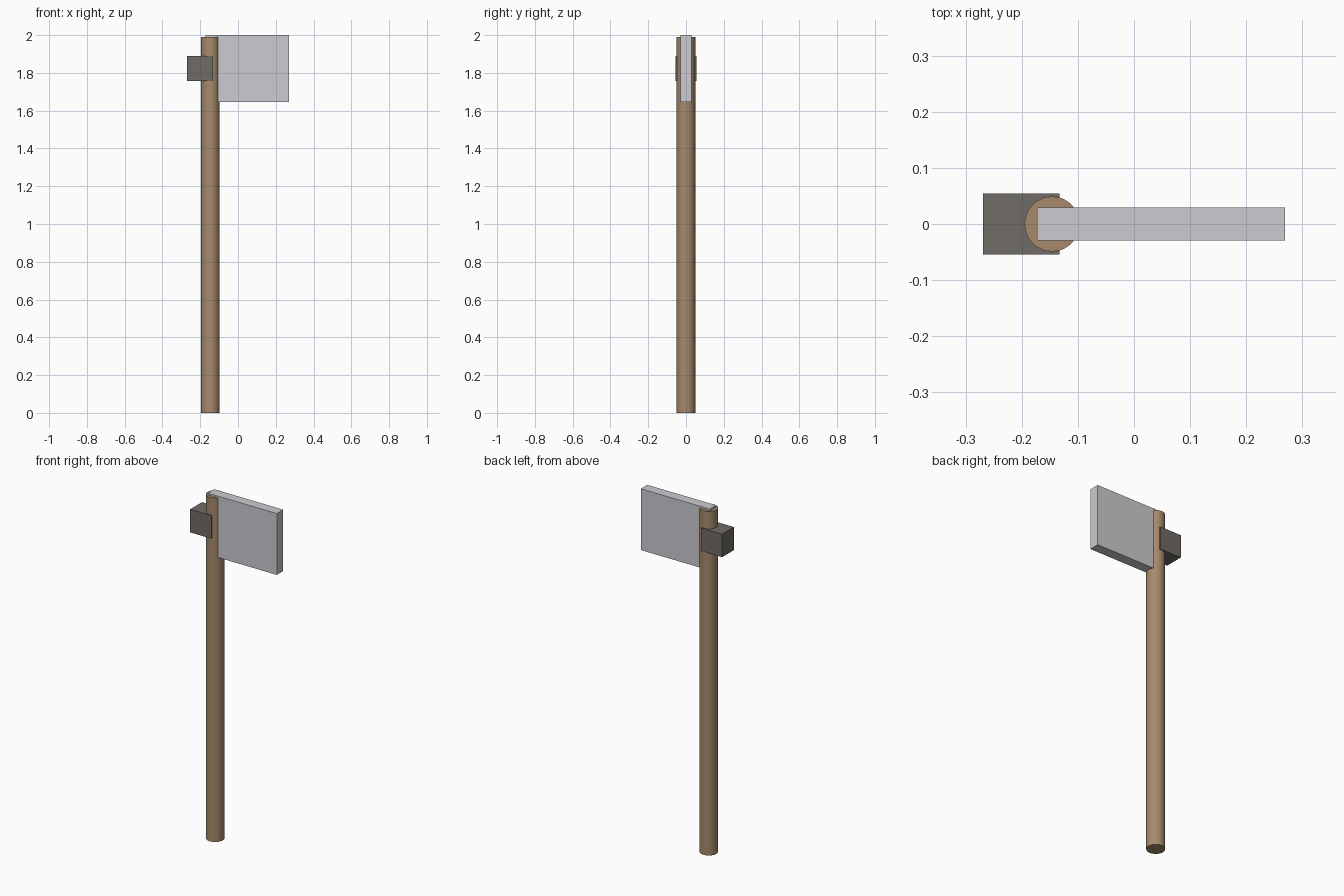
import bpy
import math

if "Cube" in bpy.data.objects:
    bpy.data.objects.remove(bpy.data.objects["Cube"])


def material(name, srgb):
    mat = bpy.data.materials.new(name)
    lin = [((c / 255 + 0.055) / 1.055) ** 2.4 for c in srgb]
    mat.diffuse_color = (*lin, 1.0)
    mat.use_nodes = True
    mat.node_tree.nodes["Principled BSDF"].inputs["Base Color"].default_value = mat.diffuse_color
    return mat


def finish(name, mat):
    obj = bpy.context.object
    obj.name = name
    obj.data.materials.append(mat)
    return obj


def box(name, mat, x0, x1, depth, z0, z1):
    bpy.ops.mesh.primitive_cube_add(size=1, location=((x0 + x1) / 2, 0, (z0 + z1) / 2))
    obj = finish(name, mat)
    obj.scale = (x1 - x0, depth, z1 - z0)
    bpy.ops.object.transform_apply(location=False, rotation=False, scale=True)
    return obj


wood = material("wood", (166, 138, 107))
steel = material("pale_steel", (204, 204, 209))
iron = material("dark_iron", (112, 107, 102))

# Long round handle
bpy.ops.mesh.primitive_cylinder_add(vertices=32, radius=0.049, depth=1.99,
                                    location=(-0.146, 0, 0.995))
finish("handle", wood)
bpy.ops.object.shade_smooth_by_angle(angle=math.radians(30))

# Flat blade set into the handle
box("blade", steel, -0.173, 0.269, 0.059, 1.645, 2.0)

# Counterweight block on the back of the handle
box("back_block", iron, -0.269, -0.133, 0.109, 1.757, 1.89)
